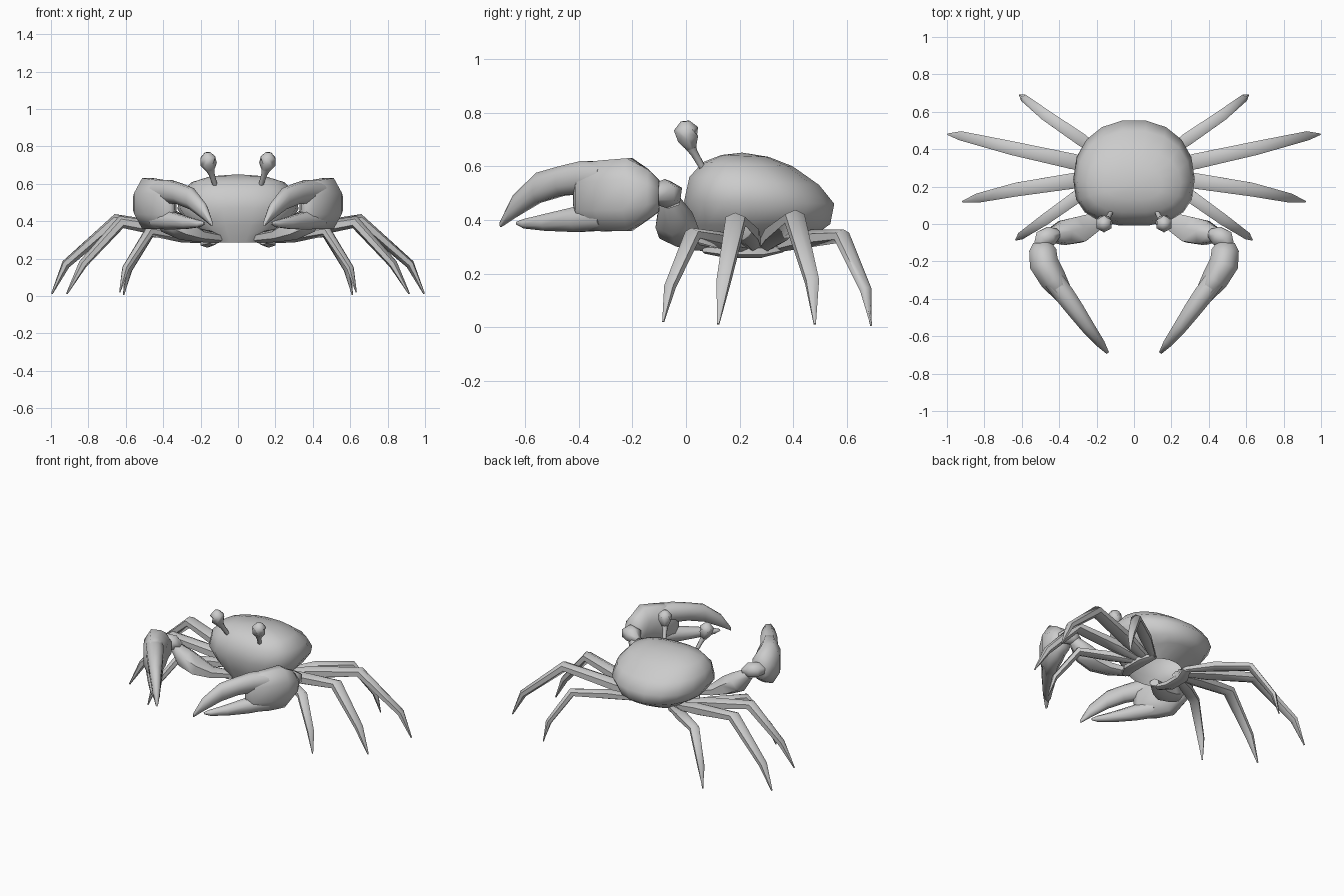
import bpy, bmesh, math
from mathutils import Vector

grey = bpy.data.materials.new("shell_grey")
grey.diffuse_color = (0.6, 0.6, 0.6, 1)


def finish(name, bm, mirror=False, angle=62):
    bmesh.ops.recalc_face_normals(bm, faces=bm.faces)
    mesh = bpy.data.meshes.new(name)
    bm.to_mesh(mesh)
    bm.free()
    mesh.materials.append(grey)
    ob = bpy.data.objects.new(name, mesh)
    bpy.context.collection.objects.link(ob)
    bpy.ops.object.select_all(action='DESELECT')
    ob.select_set(True)
    bpy.context.view_layer.objects.active = ob
    bpy.ops.object.shade_smooth_by_angle(angle=math.radians(angle))
    if mirror:
        ob.modifiers.new("other_side", 'MIRROR')
    return ob


def bridge(bm, rings):
    for a, b in zip(rings, rings[1:]):
        n = len(a)
        for i in range(n):
            j = (i + 1) % n
            bm.faces.new((a[i], a[j], b[j], b[i]))


def limb(name, stations, sides=6, level=False, mirror=True, angle=62):
    """Loft rings along a path; station = x, y, z, half width, half height."""
    bm = bmesh.new()
    pts = [Vector(s[:3]) for s in stations]
    rings = []
    for i, s in enumerate(stations):
        d = pts[min(i + 1, len(pts) - 1)] - pts[max(i - 1, 0)]
        if level:
            d.z = 0
        d.normalize()
        ref = Vector((0, 0, 1)) if abs(d.z) < 0.97 else Vector((0, 1, 0))
        side = d.cross(ref).normalized()
        up = side.cross(d)
        ring = []
        for k in range(sides):
            t = 2 * math.pi * (k + 0.5) / sides
            # scaled so the flats touch the given height
            v = side * s[3] * math.cos(t) + up * s[4] * math.sin(t)
            ring.append(bm.verts.new(pts[i] + v * 1.06))
        rings.append(ring)
    bridge(bm, rings)
    bm.faces.new(rings[0])
    bm.faces.new(rings[-1])
    return finish(name, bm, mirror, angle)


# Carapace: stacked rounded rings, hollow and open underneath
# front z, back z, front y, back y, half width, centre y
levels = [
    (0.285, 0.295, 0.05, 0.38, 0.15, 0.22),
    (0.32, 0.355, 0.035, 0.50, 0.20, 0.24),
    (0.38, 0.385, 0.015, 0.542, 0.265, 0.24),
    (0.47, 0.46, -0.01, 0.557, 0.325, 0.24),
    (0.56, 0.53, 0.01, 0.50, 0.305, 0.23),
    (0.615, 0.60, 0.06, 0.40, 0.25, 0.22),
    (0.642, 0.635, 0.13, 0.31, 0.15, 0.21),
]
bm = bmesh.new()
rings, N = [], 18
for zf, zb, yf, yb, hw, cy in levels:
    ring = []
    for k in range(N):
        t = 2 * math.pi * k / N
        c, s = math.cos(t), math.sin(t)
        p = 0.92 if s > 0 else 0.78          # rounder at the back
        x = hw * math.copysign(abs(c) ** p, c)
        sy = math.copysign(abs(s) ** p, s)
        y = cy + sy * ((yb - cy) if s > 0 else (cy - yf))
        z = zf + (zb - zf) * (y - yf) / (yb - yf)
        ring.append(bm.verts.new((x, y, z)))
    rings.append(ring)
bridge(bm, rings)
top = bm.verts.new((0, 0.21, 0.651))
for k in range(N):
    bm.faces.new((rings[-1][k], rings[-1][(k + 1) % N], top))
finish("carapace", bm)

# Hip joints along each side of the belly opening
limb("hip_row", [(0.13, 0.07, 0.29, 0.025, 0.015), (0.165, 0.15, 0.283, 0.04, 0.023),
                 (0.165, 0.28, 0.283, 0.04, 0.023), (0.13, 0.36, 0.295, 0.025, 0.015)],
     level=True)

# Walking legs: hip, thigh, knee, ankle and tip
legs = {
    "front_leg": [(0.13, 0.25, 0.30), (0.30, 0.15, 0.32), (0.475, 0.025, 0.345),
                  (0.60, -0.06, 0.15), (0.632, -0.085, 0.02)],
    "second_leg": [(0.13, 0.26, 0.30), (0.33, 0.23, 0.345), (0.625, 0.185, 0.395),
                   (0.83, 0.14, 0.17), (0.915, 0.12, 0.012)],
    "third_leg": [(0.13, 0.29, 0.30), (0.33, 0.335, 0.345), (0.65, 0.405, 0.405),
                  (0.92, 0.47, 0.17), (0.995, 0.48, 0.012)],
    "rear_leg": [(0.13, 0.34, 0.30), (0.28, 0.45, 0.33), (0.47, 0.58, 0.34),
                 (0.585, 0.67, 0.14), (0.612, 0.69, 0.005)],
}
for name, path in legs.items():
    thick = 1.08 if name in ("second_leg", "third_leg") else 0.88
    sizes = [(0.022, 0.022), (0.042, 0.036), (0.037, 0.030), (0.025, 0.021), (0.004, 0.004)]
    limb(name, [p + (w * thick, h * thick) for p, (w, h) in zip(path, sizes)])

# Claw arm and wrist
limb("claw_arm", [(0.10, 0.08, 0.31, 0.03, 0.025), (0.21, 0.01, 0.325, 0.055, 0.035),
                  (0.29, -0.03, 0.36, 0.075, 0.06), (0.37, -0.045, 0.40, 0.072, 0.065),
                  (0.44, -0.06, 0.47, 0.04, 0.035)])
limb("wrist", [(0.41, -0.05, 0.47, 0.025, 0.03), (0.45, -0.065, 0.495, 0.055, 0.05),
               (0.485, -0.08, 0.50, 0.055, 0.05), (0.505, -0.12, 0.495, 0.035, 0.035)])

# Claw: palm with a fixed upper finger and a lower finger
limb("claw_palm", [(0.49, -0.10, 0.49, 0.05, 0.06), (0.488, -0.14, 0.495, 0.074, 0.095),
                   (0.482, -0.21, 0.495, 0.080, 0.138), (0.43, -0.30, 0.49, 0.073, 0.135),
                   (0.37, -0.385, 0.488, 0.05, 0.128), (0.35, -0.415, 0.488, 0.012, 0.06)],
     sides=8, level=True)
limb("upper_finger", [(0.43, -0.30, 0.558, 0.055, 0.060), (0.37, -0.38, 0.558, 0.054, 0.063),
                      (0.312, -0.46, 0.546, 0.048, 0.056), (0.248, -0.55, 0.52, 0.038, 0.057),
                      (0.178, -0.64, 0.45, 0.024, 0.042), (0.14, -0.69, 0.385, 0.008, 0.012)],
     sides=8, level=True)
limb("lower_finger", [(0.43, -0.30, 0.412, 0.055, 0.052), (0.355, -0.405, 0.402, 0.046, 0.048),
                      (0.272, -0.52, 0.391, 0.033, 0.032), (0.205, -0.60, 0.386, 0.02, 0.018),
                      (0.18, -0.63, 0.388, 0.006, 0.006)],
     sides=8, level=True)

# Eyes on stalks
limb("eye_stalk", [(0.122, 0.065, 0.59, 0.012, 0.012), (0.14, 0.03, 0.65, 0.015, 0.015),
                   (0.152, 0.012, 0.685, 0.026, 0.026)])
limb("eye", [(0.148, 0.02, 0.668, 0.020, 0.020), (0.157, 0.006, 0.705, 0.042, 0.042),
             (0.161, 0.0, 0.74, 0.043, 0.043), (0.163, -0.003, 0.768, 0.016, 0.016)])
